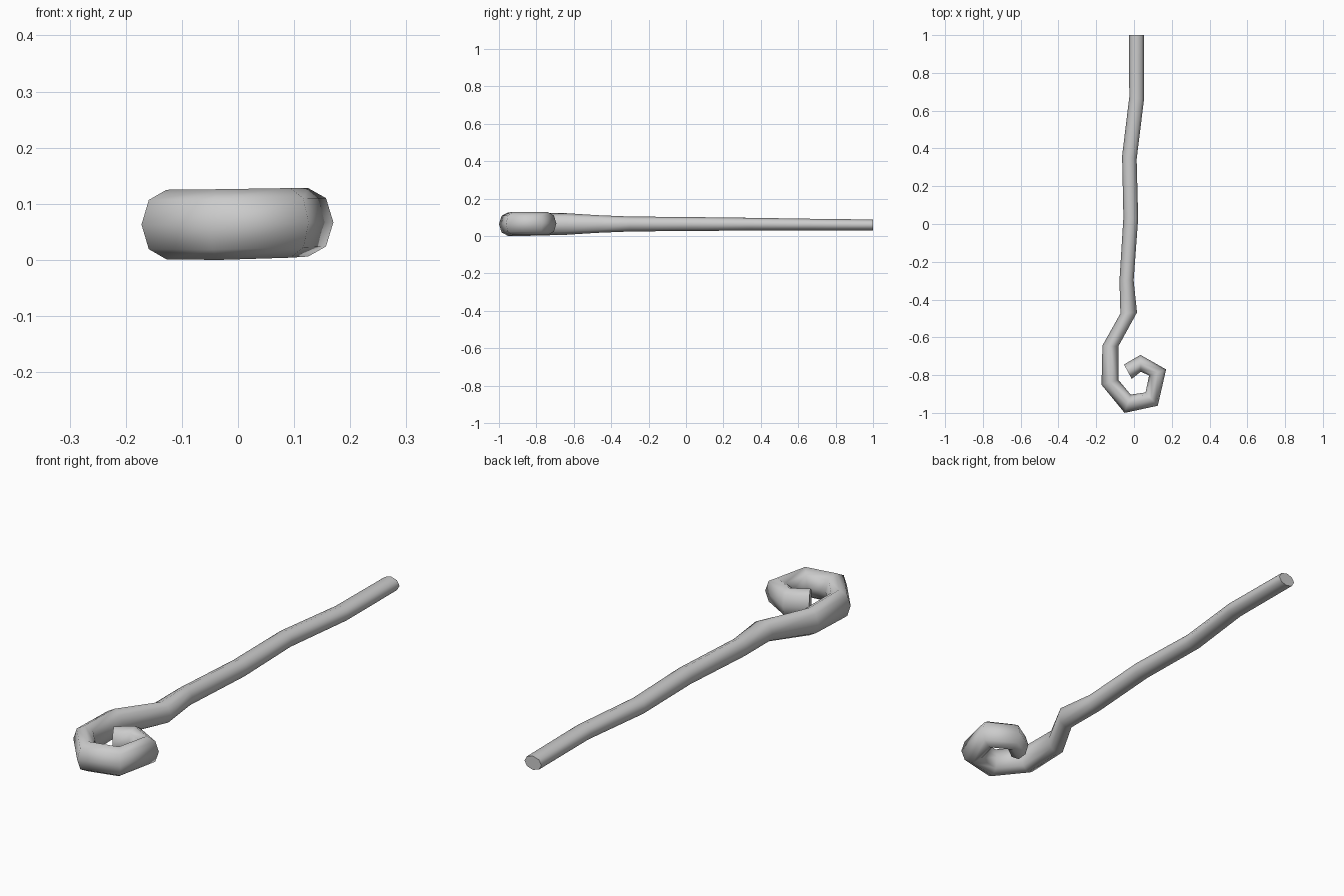
import bpy, bmesh, math
from mathutils import Vector

cube = bpy.data.objects.get("Cube")
if cube:
    bpy.data.objects.remove(cube, do_unlink=True)

grey = bpy.data.materials.new("plain_grey")
grey.use_nodes = True
grey.diffuse_color = (0.6, 0.6, 0.6, 1)
grey.node_tree.nodes["Principled BSDF"].inputs["Base Color"].default_value = (0.6, 0.6, 0.6, 1)

SIDES = 8
# Cross-sections from the butt to the curled tip:
# outer x, outer y, inner x, inner y, centre z, half height
RINGS = [
    (-0.026, 1.000, 0.053, 1.000, 0.059, 0.029),
    (-0.025, 0.672, 0.053, 0.660, 0.061, 0.031),
    (-0.063, 0.360, 0.014, 0.343, 0.063, 0.034),
    (-0.056, 0.035, 0.022, 0.028, 0.064, 0.037),
    (-0.077, -0.299, -0.002, -0.299, 0.064, 0.040),
    (-0.072, -0.474, 0.016, -0.468, 0.064, 0.047),
    (-0.167, -0.643, -0.083, -0.648, 0.064, 0.058),
    (-0.172, -0.851, -0.083, -0.825, 0.063, 0.062),
    (-0.050, -1.000, -0.018, -0.903, 0.063, 0.063),
    (0.126, -0.962, 0.061, -0.892, 0.066, 0.062),
    (0.170, -0.770, 0.080, -0.802, 0.067, 0.061),
    (0.034, -0.693, 0.036, -0.782, 0.066, 0.061),
    (-0.053, -0.744, -0.012, -0.820, 0.065, 0.060),
]

bm = bmesh.new()
loops = []
for ox, oy, ix, iy, z, h in RINGS:
    outer, inner = Vector((ox, oy, z)), Vector((ix, iy, z))
    mid, arm = (outer + inner) / 2, (outer - inner) / 2
    angles = [math.tau * k / SIDES for k in range(SIDES)]
    loops.append([bm.verts.new(mid + arm * math.cos(a) + Vector((0, 0, h * math.sin(a))))
                  for a in angles])

# Tube walls and flat end caps
for a, b in zip(loops, loops[1:]):
    for k in range(SIDES):
        n = (k + 1) % SIDES
        bm.faces.new((a[k], a[n], b[n], b[k]))
bm.faces.new(loops[0])
bm.faces.new(loops[-1])
bmesh.ops.recalc_face_normals(bm, faces=bm.faces)

mesh = bpy.data.meshes.new("curled_staff")
bm.to_mesh(mesh)
bm.free()
mesh.materials.append(grey)
staff = bpy.data.objects.new("curled_staff", mesh)
bpy.context.collection.objects.link(staff)

# Smooth walls, crisp ends
bpy.ops.object.select_all(action='DESELECT')
staff.select_set(True)
bpy.context.view_layer.objects.active = staff
bpy.ops.object.shade_smooth_by_angle(angle=math.radians(75))
